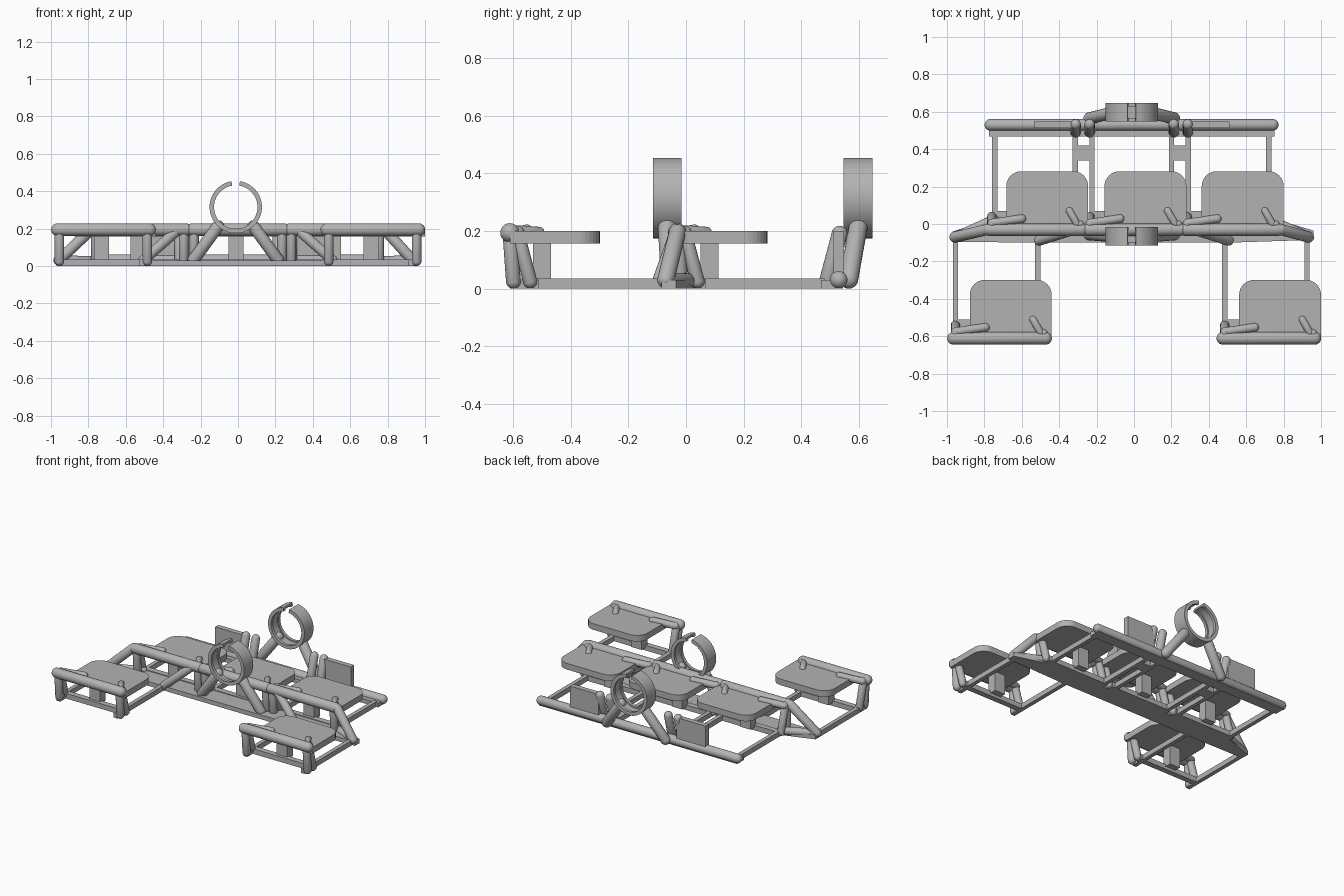
import bpy, bmesh, math
from mathutils import Vector, Matrix

if "Cube" in bpy.data.objects:
    bpy.data.objects.remove(bpy.data.objects["Cube"])

grey = bpy.data.materials.new("plain_grey")
grey.use_nodes = True
COLOUR = (0.45, 0.45, 0.45, 1)
grey.diffuse_color = COLOUR
grey.node_tree.nodes["Principled BSDF"].inputs["Base Color"].default_value = COLOUR

RAIL_Z, BASE_Z, BEAM_H, CX = 0.194, 0.031, 0.035, -0.012


def finish(bm, name, smooth=False):
    bmesh.ops.recalc_face_normals(bm, faces=bm.faces)
    mesh = bpy.data.meshes.new(name)
    bm.to_mesh(mesh)
    bm.free()
    mesh.materials.append(grey)
    ob = bpy.data.objects.new(name, mesh)
    bpy.context.collection.objects.link(ob)
    if smooth:
        bpy.ops.object.select_all(action="DESELECT")
        ob.select_set(True)
        bpy.context.view_layer.objects.active = ob
        bpy.ops.object.shade_smooth_by_angle(angle=math.radians(40))
    return ob


def tube(name, a, b, r):
    """Round-ended tube between two points."""
    a, b = Vector(a), Vector(b)
    d = b - a
    bm = bmesh.new()
    bmesh.ops.create_uvsphere(bm, u_segments=20, v_segments=9, radius=r)
    for v in bm.verts:
        if v.co.z > 0:
            v.co.z += d.length
    turn = d.to_track_quat("Z", "Y").to_matrix().to_4x4()
    bm.transform(Matrix.Translation(a) @ turn)
    return finish(bm, name, True)


def prism(name, outline, z0, z1):
    """Flat plate extruded upwards from an outline."""
    bm = bmesh.new()
    face = bm.faces.new([bm.verts.new((x, y, z0)) for x, y in outline])
    out = bmesh.ops.extrude_face_region(bm, geom=[face])["geom"]
    for v in out:
        if isinstance(v, bmesh.types.BMVert):
            v.co.z = z1
    return finish(bm, name)


def box(name, x0, x1, y0, y1, z0=0, z1=BEAM_H):
    return prism(name, [(x0, y0), (x1, y0), (x1, y1), (x0, y1)], z0, z1)


def seat_outline(x0, x1, y0, y1, r):
    """Rectangle with rounded back corners."""
    pts = [(x0, y0), (x1, y0)]
    for cx, start in ((x1 - r, 0), (x0 + r, 90)):
        for i in range(9):
            t = math.radians(start + i * 90 / 8)
            pts.append((cx + r * math.cos(t), y1 - r + r * math.sin(t)))
    return pts


def seat_module(name, right, y):
    """Seat with front rail, splayed legs, centre post and top braces."""
    a, b = right - 0.515, right - 0.045
    tube(name + "_rail", (right - 0.525, y, RAIL_Z), (right - 0.033, y, RAIL_Z), 0.034)
    prism(name + "_seat", seat_outline(right - 0.438, right, y, y + 0.312, 0.08), 0.157, 0.2)
    box(name + "_post", right - 0.33, right - 0.25, y + 0.08, y + 0.143, 0.02, 0.16)
    box(name + "_cross_bar", a, b, y + 0.06, y + 0.1)
    for side, x in (("right", a), ("left", b)):
        tube(f"{name}_{side}_front_leg", (x, y + 0.012, 0.026), (x, y, RAIL_Z), 0.026)
        tube(f"{name}_{side}_back_leg", (x, y + 0.07, 0.026), (x, y + 0.025, RAIL_Z), 0.025)
    tube(name + "_long_brace", (a, y + 0.035, 0.195), (right - 0.355, y + 0.058, 0.2), 0.023)
    tube(name + "_short_brace", (right - 0.06, y + 0.03, 0.2), (right - 0.1, y + 0.1, 0.195), 0.02)


def ring_holder(name, y, foot_y):
    """Open ring with an inner groove, on two slanted legs."""
    cz, outer, inner, groove, gap = 0.315, 0.14, 0.116, 0.125, 0.16
    profile = [(outer, -0.05), (outer, 0.05), (inner, 0.05), (inner, 0.03),
               (groove, 0.03), (groove, -0.03), (inner, -0.03), (inner, -0.05)]
    bm = bmesh.new()
    rows, steps = [], 56
    for i in range(steps + 1):
        t = math.pi / 2 + gap + i * (2 * math.pi - 2 * gap) / steps
        rows.append([bm.verts.new((CX + r * math.cos(t), y + d, cz + r * math.sin(t)))
                     for r, d in profile])
    n = len(profile)
    for p, q in zip(rows, rows[1:]):
        for k in range(n):
            bm.faces.new((p[k], p[(k + 1) % n], q[(k + 1) % n], q[k]))
    bm.faces.new(rows[0])
    bm.faces.new(rows[-1])
    finish(bm, name + "_ring", True)
    for side, s in (("right", -1), ("left", 1)):
        tube(f"{name}_{side}_ring_leg", (CX + s * 0.225, foot_y, 0.033),
             (CX + s * 0.095, y, 0.212), 0.033)


# Seats: two in the front row, three in the middle row
FRONT_Y, MID_Y, BACK_Y = -0.611, -0.03, 0.53
for name, right in (("front_right", -0.44), ("front_left", 1.0)):
    seat_module(name, right, FRONT_Y)
    for side, x in (("right", right - 0.515), ("left", right - 0.075)):
        box(f"{name}_{side}_base_beam", x - 0.014, x + 0.014, FRONT_Y, -0.06)
for name, right in (("middle_right", -0.245), ("middle", 0.28), ("middle_left", 0.8)):
    seat_module(name, right, MID_Y)

# Ring holders in the middle and at the back
ring_holder("middle", -0.065, -0.055)
ring_holder("back", 0.597, 0.565)

# Base plate of the middle row
prism("middle_base_plate", [(-0.97, -0.095), (-0.5, -0.1), (0.5, -0.1), (0.96, -0.085),
                            (0.96, -0.035), (0.74, 0.03), (-0.76, 0.03), (-0.97, -0.04)], 0, 0.03)

# Back row: base rail and plate under it
tube("back_rail", (-0.768, BACK_Y, BASE_Z), (0.742, BACK_Y, BASE_Z), 0.031)
box("back_base_plate", -0.775, 0.75, 0.468, 0.545, 0, 0.03)

for side, s in (("right", -1), ("left", 1)):
    # Long beams joining the middle and back rows
    for part, off in (("outer", 0.733), ("inner", 0.302), ("centre", 0.213)):
        x = CX + s * off
        box(f"{side}_{part}_beam", x - 0.014, x + 0.014, 0, 0.48)
    xs = sorted((CX + s * 0.213, CX + s * 0.302))
    box(f"{side}_tie_plate", *xs, 0.34, 0.42)
    # Upright panel and paired pegs
    xs = sorted((CX + s * 0.3, CX + s * 0.522))
    box(f"{side}_back_panel", *xs, 0.512, 0.548, 0.02, 0.2)
    for i, off in enumerate((0.225, 0.3)):
        tube(f"{side}_back_peg_{i}", (CX + s * off, 0.49, 0.028),
             (CX + s * off, 0.533, 0.19), 0.028)
    # Outer supports of the middle row
    foot = (CX + s * 0.945, -0.07, BASE_Z)
    tube(f"{side}_end_strut", (s * 0.785, MID_Y, RAIL_Z), foot, 0.03)
    tube(f"{side}_end_base_tube", foot, (CX + s * 0.735, 0.025, 0.027), 0.026)
    tube(f"{side}_front_strut", (s * 0.505, -0.088, BASE_Z), (s * 0.32, MID_Y, RAIL_Z), 0.028)
